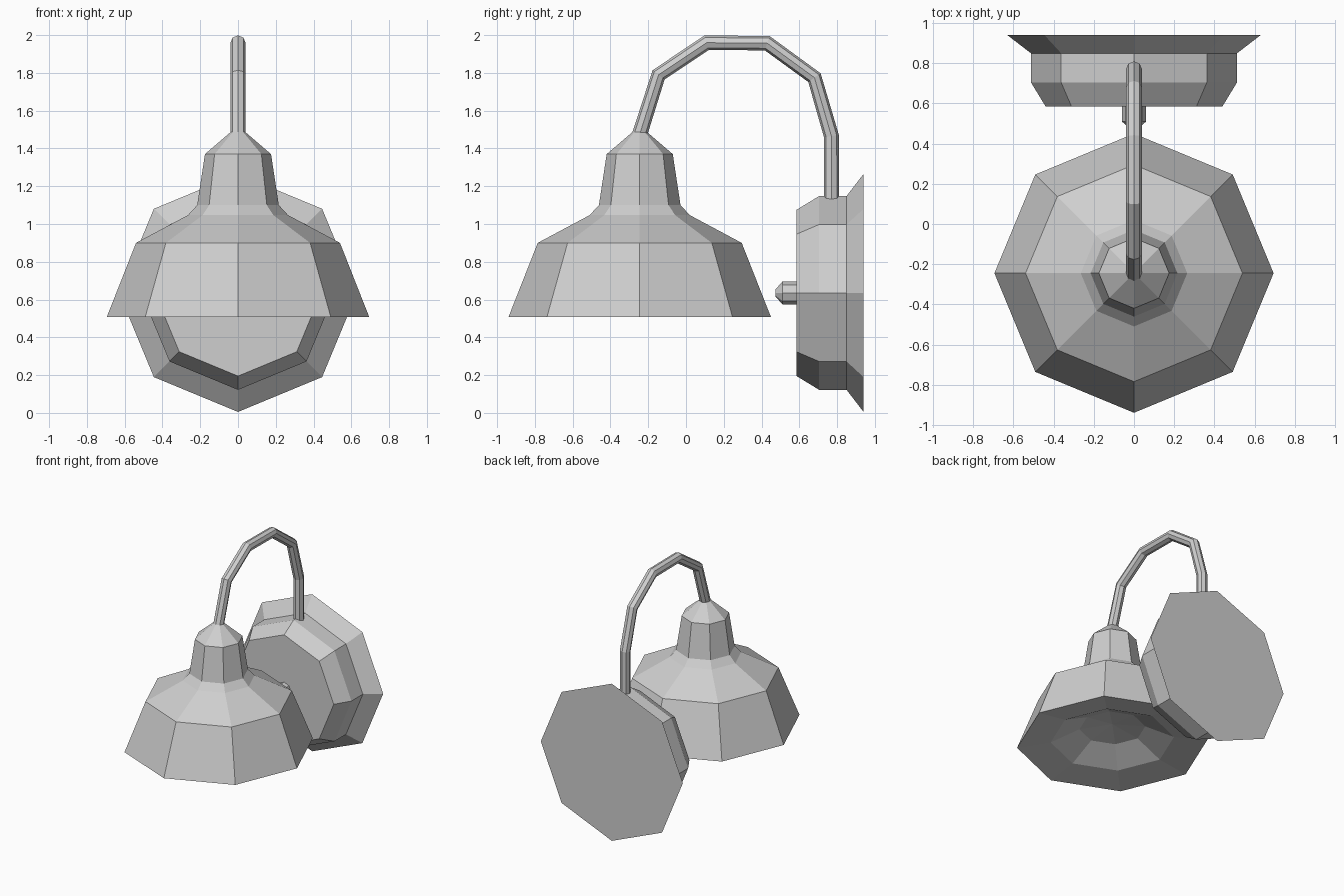
import bpy, bmesh, math
from mathutils import Vector

cube = bpy.data.objects.get("Cube")
if cube:
    bpy.data.objects.remove(cube, do_unlink=True)

# Single metal colour
metal = bpy.data.materials.new("grey metal")
metal.use_nodes = True
GREY = (0.62, 0.62, 0.62, 1)
metal.diffuse_color = GREY
metal.node_tree.nodes["Principled BSDF"].inputs["Base Color"].default_value = GREY


def lathe(name, origin, axis, profile, sides=8):
    """Flat-faced turned part; profile holds (radius, distance along axis)."""
    bm = bmesh.new()
    rings = []
    for radius, dist in profile:
        if radius == 0:
            rings.append([bm.verts.new((0, 0, dist))])
            continue
        angles = [2 * math.pi * i / sides for i in range(sides)]
        rings.append([bm.verts.new((radius * math.cos(a), radius * math.sin(a), dist))
                      for a in angles])
    for low, high in zip(rings, rings[1:]):
        for i in range(sides):
            j = (i + 1) % sides
            corners = [low[i % len(low)], low[j % len(low)],
                       high[j % len(high)], high[i % len(high)]]
            bm.faces.new(list(dict.fromkeys(corners)))
    # Close any open ends
    for ring in (rings[0], rings[-1]):
        if len(ring) > 1:
            bm.faces.new(ring)
    bmesh.ops.recalc_face_normals(bm, faces=bm.faces)
    mesh = bpy.data.meshes.new(name)
    bm.to_mesh(mesh)
    bm.free()
    mesh.materials.append(metal)
    obj = bpy.data.objects.new(name, mesh)
    obj.location = origin
    obj.rotation_euler = Vector(axis).to_track_quat("Z", "Y").to_euler()
    bpy.context.collection.objects.link(obj)
    return obj


# Bell shade with its stepped neck and shallow dished underside
lathe("lamp_shade", (0, -0.245, 0), (0, 0, 1),
      [(0, 0.67), (0.24, 0.64), (0.45, 0.54), (0.695, 0.507), (0.54, 0.90),
       (0.265, 1.047), (0.216, 1.10), (0.175, 1.37), (0.035, 1.49)])

# Wall mount with flared back plate
MOUNT_Z = 0.635
lathe("wall_mount", (0, 0, MOUNT_Z), (0, 1, 0),
      [(0.44, 0.585), (0.513, 0.705), (0.513, 0.85), (0.63, 0.94)])

# Switch knob on the front of the mount
lathe("switch_knob", (0, 0, MOUNT_Z), (0, 1, 0),
      [(0.02, 0.475), (0.06, 0.51), (0.06, 0.60)])

# Bent tube arm
path = [(-0.25, 1.46), (-0.145, 1.79), (0.11, 1.96), (0.43, 1.957),
        (0.68, 1.775), (0.77, 1.465), (0.77, 1.12)]
curve = bpy.data.curves.new("arm", "CURVE")
curve.dimensions = "3D"
curve.bevel_depth = 0.04
curve.bevel_resolution = 2
curve.use_fill_caps = True
spline = curve.splines.new("POLY")
spline.points.add(len(path) - 1)
for point, (y, z) in zip(spline.points, path):
    point.co = (0, y, z, 1)
spline.use_smooth = False
curve.materials.append(metal)
bpy.context.collection.objects.link(bpy.data.objects.new("arm", curve))
